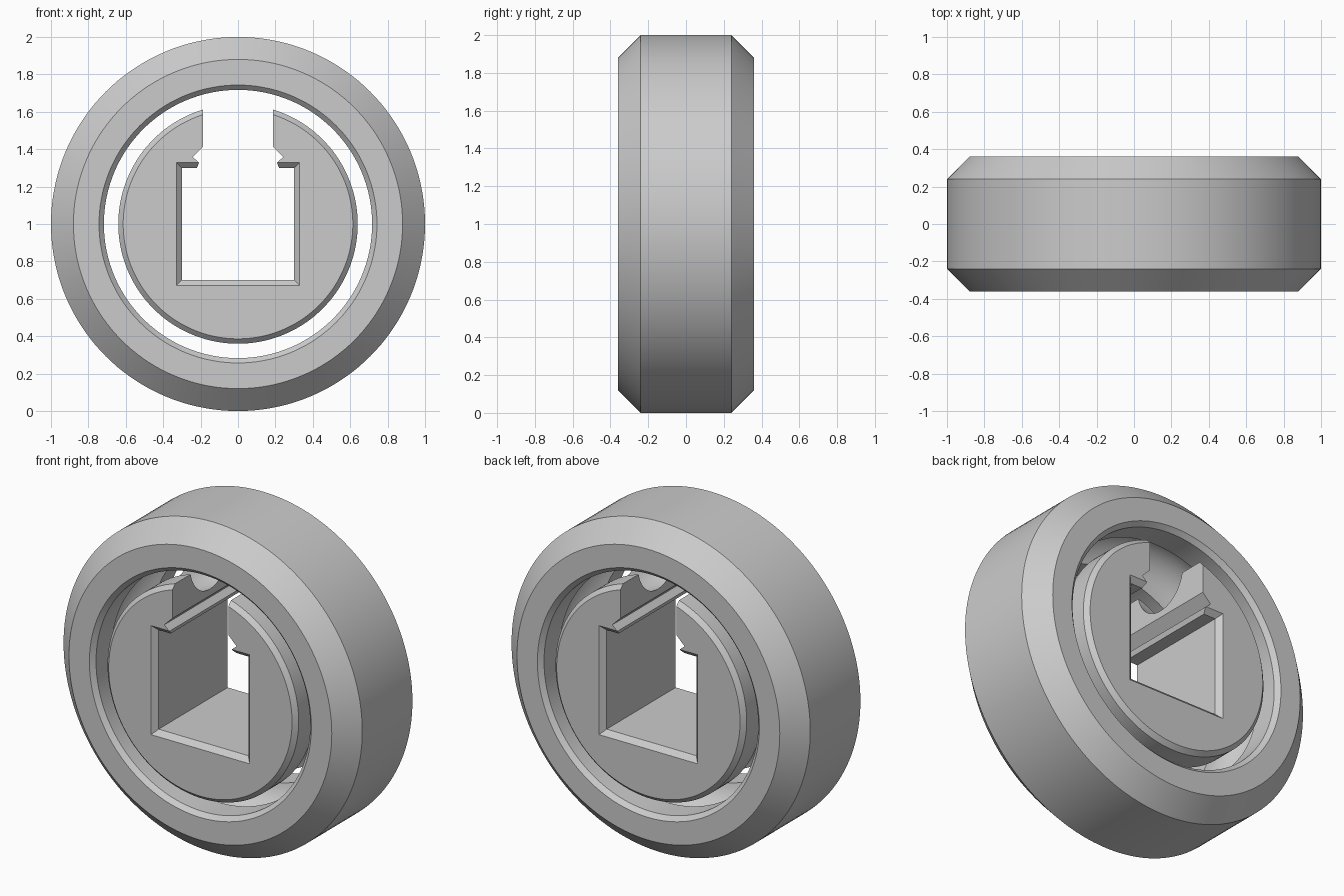
import bpy, bmesh
from math import sin, cos, pi, asin, radians
from mathutils import Matrix, Vector

cube = bpy.data.objects.get("Cube")
if cube:
    bpy.data.objects.remove(cube, do_unlink=True)

HALF = 0.36          # half the width along y
SEGMENTS = 144
BALL_PATH = 0.68     # radius of the ball track's centre line
BALL = 0.19          # radius of the ball track's section

grey = bpy.data.materials.new("plain grey")
GREY = (0.6, 0.6, 0.6, 1)
grey.use_nodes = True
grey.diffuse_color = GREY
grey.node_tree.nodes["Principled BSDF"].inputs["Base Color"].default_value = GREY


def make_object(name, bm):
    bmesh.ops.recalc_face_normals(bm, faces=bm.faces)
    mesh = bpy.data.meshes.new(name)
    bm.to_mesh(mesh)
    bm.free()
    mesh.materials.append(grey)
    obj = bpy.data.objects.new(name, mesh)
    bpy.context.collection.objects.link(obj)
    return obj


def lathe(name, profile):
    """Spin a closed (radius, y) profile about the y axis through z = 1."""
    bm = bmesh.new()
    rings = []
    for i in range(SEGMENTS):
        a = 2 * pi * i / SEGMENTS
        rings.append([bm.verts.new((r * sin(a), y, 1 + r * cos(a))) for r, y in profile])
    n = len(profile)
    for i in range(SEGMENTS):
        here, there = rings[i], rings[(i + 1) % SEGMENTS]
        for j in range(n):
            k = (j + 1) % n
            bm.faces.new((here[j], here[k], there[k], there[j]))
    return make_object(name, bm)


def groove(land, side, steps=20):
    """Arc of the ball track cut into a land, from -y to +y."""
    inset = (land - BALL_PATH) * side
    start = asin(inset / BALL)
    return [(BALL_PATH + side * BALL * sin(t), -BALL * cos(t))
            for t in (start + (pi - 2 * start) * i / steps for i in range(steps + 1))]


def loft(name, sections):
    """Join (y, outline) sections of equal length into a capped solid."""
    bm = bmesh.new()
    loops = [[bm.verts.new((x, y, z)) for x, z in outline] for y, outline in sections]
    n = len(loops[0])
    for a, b in zip(loops, loops[1:]):
        for j in range(n):
            k = (j + 1) % n
            bm.faces.new((a[j], a[k], b[k], b[j]))
    bm.faces.new(loops[0])
    bm.faces.new(loops[-1])
    return make_object(name, bm)


def square(h):
    return [(-h, 1 - h), (h, 1 - h), (h, 1 + h), (-h, 1 + h)]


def cut(target, cutter):
    cutter.hide_render = True
    mod = target.modifiers.new("cut", "BOOLEAN")
    mod.operation = "DIFFERENCE"
    mod.solver = "EXACT"
    mod.object = cutter
    bpy.context.view_layer.objects.active = target
    bpy.ops.object.modifier_apply(modifier=mod.name)
    bpy.data.objects.remove(cutter, do_unlink=True)


# Outer ring with bevelled rims and a ball track inside
OUT, IN, EDGE = 0.12, 0.717, 0.026
outer_ring = lathe("outer_ring",
                   [(IN, -HALF + EDGE)] + groove(IN, 1) +
                   [(IN, HALF - EDGE), (IN + EDGE, HALF), (1 - OUT, HALF),
                    (1, HALF - OUT), (1, OUT - HALF), (1 - OUT, -HALF), (IN + EDGE, -HALF)])

# Inner hub with the matching track
HUB, CORE = 0.64, 0.15
inner_hub = lathe("inner_hub",
                  [(HUB, -HALF + EDGE)] + groove(HUB, -1) +
                  [(HUB, HALF - EDGE), (HUB - EDGE, HALF), (CORE, HALF),
                   (CORE, -HALF), (HUB - EDGE, -HALF)])

# Square socket, notched lips and open slot above
right = [(0.30, 0.70), (0.30, 1.30), (0.22, 1.30), (0.208, 1.328),
         (0.242, 1.358), (0.187, 1.412), (0.187, 1.8)]
outline = right + [(-x, z) for x, z in reversed(right)]
cut(inner_hub, loft("socket_cutter", [(-0.5, outline), (0.5, outline)]))

# Bevel round both mouths of the socket
for side in (-1, 1):
    cut(inner_hub, loft("mouth_cutter", [(side * (HALF - 0.06), square(0.27)),
                                         (side * (HALF + 0.02), square(0.35))]))

for obj in (outer_ring, inner_hub):
    bpy.ops.object.select_all(action="DESELECT")
    obj.select_set(True)
    bpy.context.view_layer.objects.active = obj
    bpy.ops.object.shade_smooth_by_angle(angle=radians(25))
